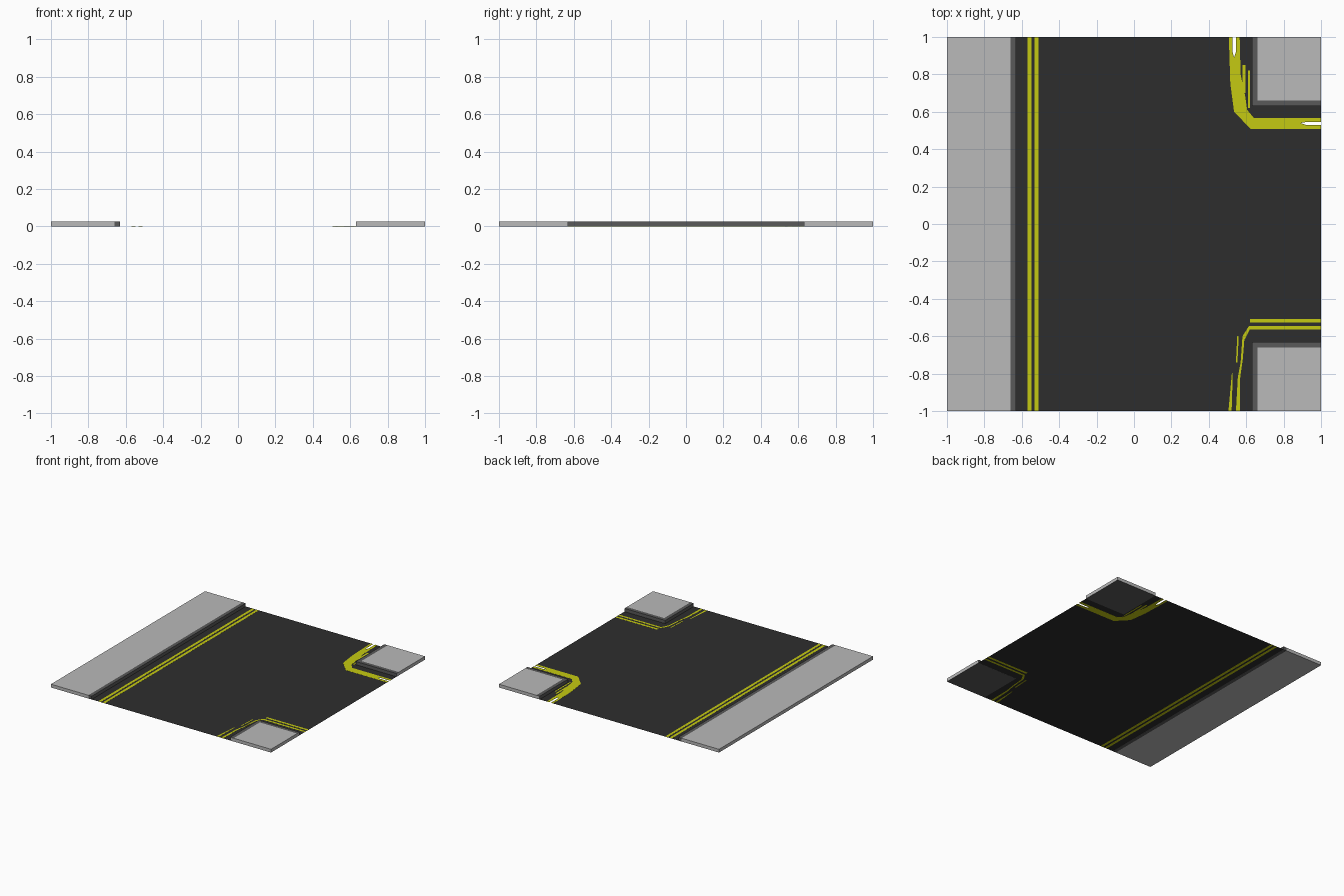
import bpy
import bmesh

cube = bpy.data.objects.get("Cube")
if cube:
    bpy.data.objects.remove(cube)


def material(name, rgb):
    m = bpy.data.materials.new(name)
    m.use_nodes = True
    m.diffuse_color = (*rgb, 1)
    m.node_tree.nodes["Principled BSDF"].inputs["Base Color"].default_value = (*rgb, 1)
    return m


PAVING = material("light grey paving", (0.49, 0.49, 0.49))
KERB = material("dark grey kerb", (0.102, 0.102, 0.102))
ASPHALT = material("black asphalt", (0.027, 0.027, 0.027))
YELLOW = material("yellow paint", (0.56, 0.59, 0.006))

HEIGHT = 0.027   # pavement height
PAINT = 0.001    # painted plate thickness
IN, OUT = 0.63, 0.66  # kerb edges


def slab(name, outline, height, *mats, z=0.0, rule=None):
    """Flat polygon, extruded upwards when height is set."""
    bm = bmesh.new()
    face = bm.faces.new([bm.verts.new((x, y, z)) for x, y in outline])
    if height:
        ext = bmesh.ops.extrude_face_region(bm, geom=[face], use_keep_orig=True)
        top = [v for v in ext["geom"] if isinstance(v, bmesh.types.BMVert)]
        bmesh.ops.translate(bm, verts=top, vec=(0, 0, height))
        bmesh.ops.recalc_face_normals(bm, faces=bm.faces)
    else:
        face.normal_update()
        if face.normal.z < 0:
            face.normal_flip()
    if rule:
        for f in bm.faces:
            f.material_index = rule(f)
    mesh = bpy.data.meshes.new(name)
    bm.to_mesh(mesh)
    bm.free()
    for m in mats:
        mesh.materials.append(m)
    obj = bpy.data.objects.new(name, mesh)
    bpy.context.collection.objects.link(obj)
    return obj


def rect(x0, x1, y0, y1):
    return [(x0, y0), (x1, y0), (x1, y1), (x0, y1)]


# Wedge-shaped gaps in the road surface at the back left corner
gap_side = [(1, 0.53), (0.92, 0.53), (0.89, 0.54), (0.92, 0.545), (1, 0.545)]
gap_back = [(0.545, 1), (0.545, 0.92), (0.535, 0.89), (0.527, 0.92), (0.527, 1)]

# Road surface, cut around both corner pavements
slab("road", [(-IN, -1), (IN, -1), (IN, -IN), (1, -IN)] + gap_side
     + [(1, IN), (IN, IN), (IN, 1)] + gap_back + [(-IN, 1)],
     0, ASPHALT, z=PAINT / 2)

# Long pavement with its kerb
slab("long_pavement", rect(-1, -OUT, -1, 1), HEIGHT, PAVING)
slab("long_kerb", rect(-OUT, -IN, -1, 1), HEIGHT, KERB)


def underside(f):
    return 1 if f.normal.z < -0.5 else 0


def outer_end(f):
    c = f.calc_center_median()
    return 1 if max(abs(c.x), abs(c.y)) > 0.99 else 0


# Corner pavements with L-shaped kerbs
for side, s in (("front", -1), ("back", 1)):
    slab(side + "_corner_pavement", [(x, s * y) for x, y in rect(OUT, 1, OUT, 1)],
         HEIGHT, PAVING, KERB, rule=underside)
    ell = [(IN, IN), (1, IN), (1, OUT), (OUT, OUT), (OUT, 1), (IN, 1)]
    slab(side + "_corner_kerb", [(x, s * y) for x, y in ell],
         HEIGHT, KERB, PAVING, rule=outer_end)

# Straight double lines
for name, x in (("outer", -0.57), ("inner", -0.532)):
    slab(name + "_long_line", rect(x, x + 0.022, -1, 1), PAINT, YELLOW)

# Double lines around the front corner, narrowing on the bend
slab("front_corner_inner_line",
     [(0.505, -1), (0.522, -1), (0.528, -0.8), (0.523, -0.8)], PAINT, YELLOW)
slab("front_corner_outer_line",
     [(0.545, -1), (0.566, -1), (0.568, -0.82), (0.582, -0.72), (0.59, -0.62),
      (0.62, -0.563), (1, -0.563), (1, -0.545), (0.615, -0.545), (0.58, -0.6),
      (0.57, -0.74), (0.555, -0.82)], PAINT, YELLOW)
slab("front_corner_side_line", rect(0.62, 1, -0.527, -0.507), PAINT, YELLOW)
slab("front_corner_bend_line",
     [(0.545, -0.74), (0.553, -0.74), (0.56, -0.6), (0.552, -0.6)], PAINT, YELLOW)

# Broad worn band around the back corner
slab("back_corner_band",
     [(0.507, 1), (0.515, 0.75), (0.535, 0.6), (0.625, 0.507), (1, 0.507)]
     + gap_side
     + [(1, 0.568), (0.64, 0.568), (0.605, 0.61), (0.595, 0.68), (0.57, 0.8),
        (0.565, 1)] + gap_back, PAINT, YELLOW)
slab("back_corner_middle_streak", rect(0.58, 0.595, 0.7, 0.85), PAINT, YELLOW)
slab("back_corner_inner_streak", rect(0.61, 0.62, 0.62, 0.82), PAINT, YELLOW)
